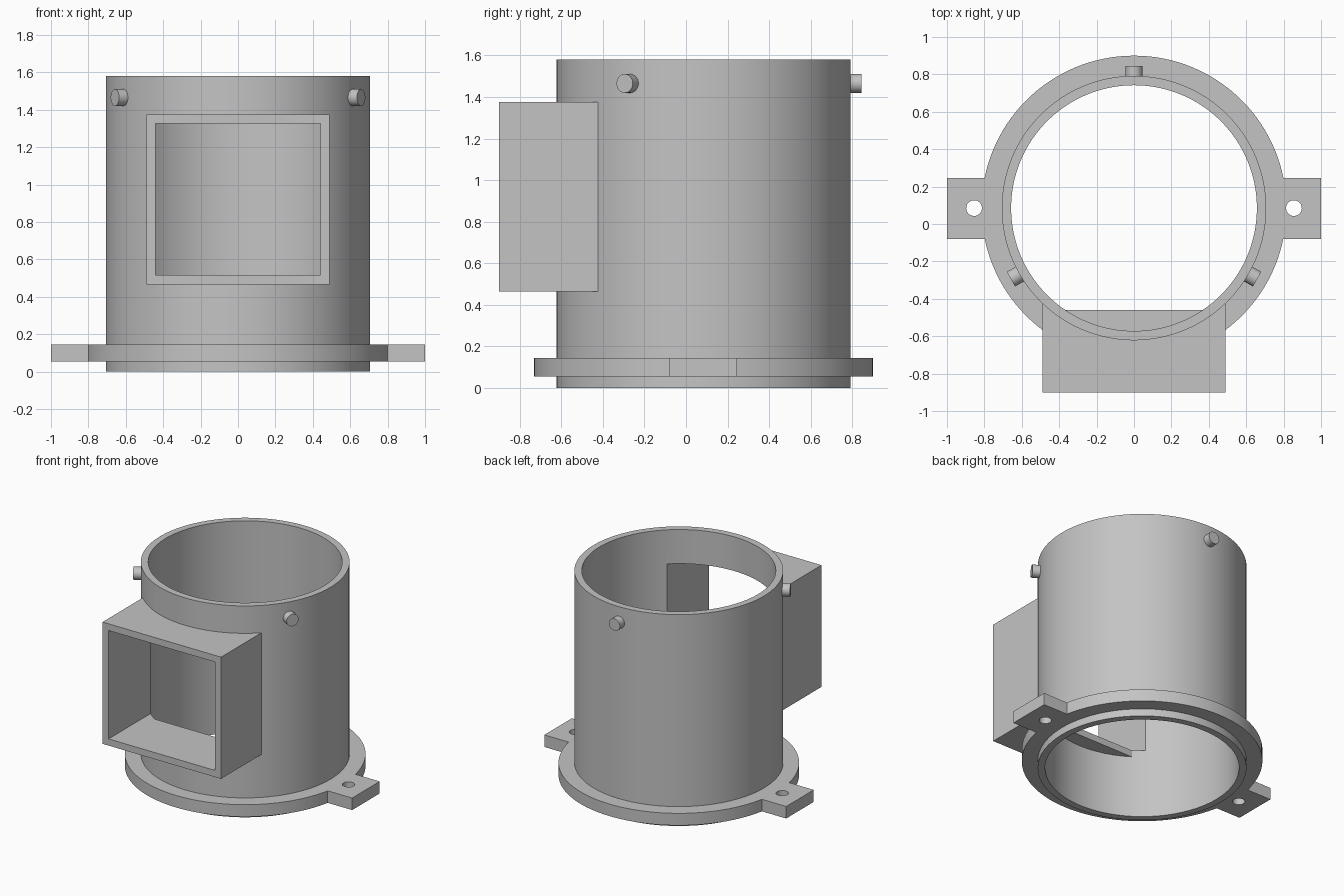
import bpy, math
from mathutils import Vector, Matrix

cube = bpy.data.objects.get("Cube")
if cube:
    bpy.data.objects.remove(cube, do_unlink=True)

gray = bpy.data.materials.new("plain gray")
gray.use_nodes = True
colour = (0.55, 0.55, 0.55, 1)
gray.diffuse_color = colour
gray.node_tree.nodes["Principled BSDF"].inputs["Base Color"].default_value = colour

CY = 0.085           # tube axis position along y
R_OUT, R_IN = 0.707, 0.657
HEIGHT = 1.58


def cylinder(name, r, z0, z1, x=0, y=CY, sides=128):
    bpy.ops.mesh.primitive_cylinder_add(vertices=sides, radius=r, depth=z1 - z0,
                                        location=(x, y, (z0 + z1) / 2))
    ob = bpy.context.object
    ob.name = name
    return ob


def box(name, lo, hi):
    lo, hi = Vector(lo), Vector(hi)
    bpy.ops.mesh.primitive_cube_add(size=1, location=(lo + hi) / 2)
    ob = bpy.context.object
    ob.name = name
    ob.data.transform(Matrix.Diagonal((*(hi - lo), 1)))
    return ob


def combine(ob, tool, operation="DIFFERENCE"):
    mod = ob.modifiers.new("combine", "BOOLEAN")
    mod.operation, mod.object, mod.solver = operation, tool, "EXACT"
    bpy.context.view_layer.objects.active = ob
    bpy.ops.object.modifier_apply(modifier=mod.name)
    bpy.data.objects.remove(tool, do_unlink=True)


def finish(ob):
    ob.data.materials.clear()
    ob.data.materials.append(gray)
    ob.data.shade_smooth()
    ob.data.set_sharp_from_angle(angle=math.radians(30))


def duct_opening():
    return box("opening_cutter", (-0.44, -1, 0.515), (0.44, -0.2, 1.325))


# Open tube with a rectangular window at the front
tube = cylinder("tube", R_OUT, 0, HEIGHT)
combine(tube, cylinder("bore_cutter", R_IN, -0.1, HEIGHT + 0.1))
combine(tube, duct_opening())
finish(tube)

# Rectangular duct, trimmed to the tube wall
duct = box("front_duct", (-0.49, -0.9, 0.465), (0.49, -0.2, 1.375))
combine(duct, duct_opening())
combine(duct, cylinder("duct_trim_cutter", 0.7, -0.1, HEIGHT + 0.1))
finish(duct)

# Duct floor continues a little way into the tube
lip = box("duct_floor_lip", (-0.44, -0.7, 0.465), (0.44, -0.46, 0.515))
combine(lip, cylinder("lip_trim", 0.68, 0, 1), "INTERSECT")
finish(lip)

# Mounting flange with two drilled ears
Z0, Z1 = 0.055, 0.145
flange = cylinder("mounting_flange", 0.815, Z0, Z1)
combine(flange, box("ears", (-1, -0.08, Z0), (1, 0.245, Z1)), "UNION")
combine(flange, cylinder("flange_bore_cutter", 0.69, -0.1, 0.3))
for side in (-1, 1):
    combine(flange, cylinder("bolt_hole_cutter", 0.042, -0.1, 0.3, x=side * 0.855, sides=48))
finish(flange)

# Three radial locating pegs near the top rim
for name, degrees in (("back_peg", 90), ("right_peg", 210), ("left_peg", 330)):
    a = math.radians(degrees)
    direction = Vector((math.cos(a), math.sin(a), 0))
    peg = cylinder(name, 0.045, 0, 0.08, sides=48)
    peg.rotation_euler = direction.to_track_quat("Z", "Y").to_euler()
    peg.location = Vector((0, CY, 1.465)) + direction * 0.72
    finish(peg)
